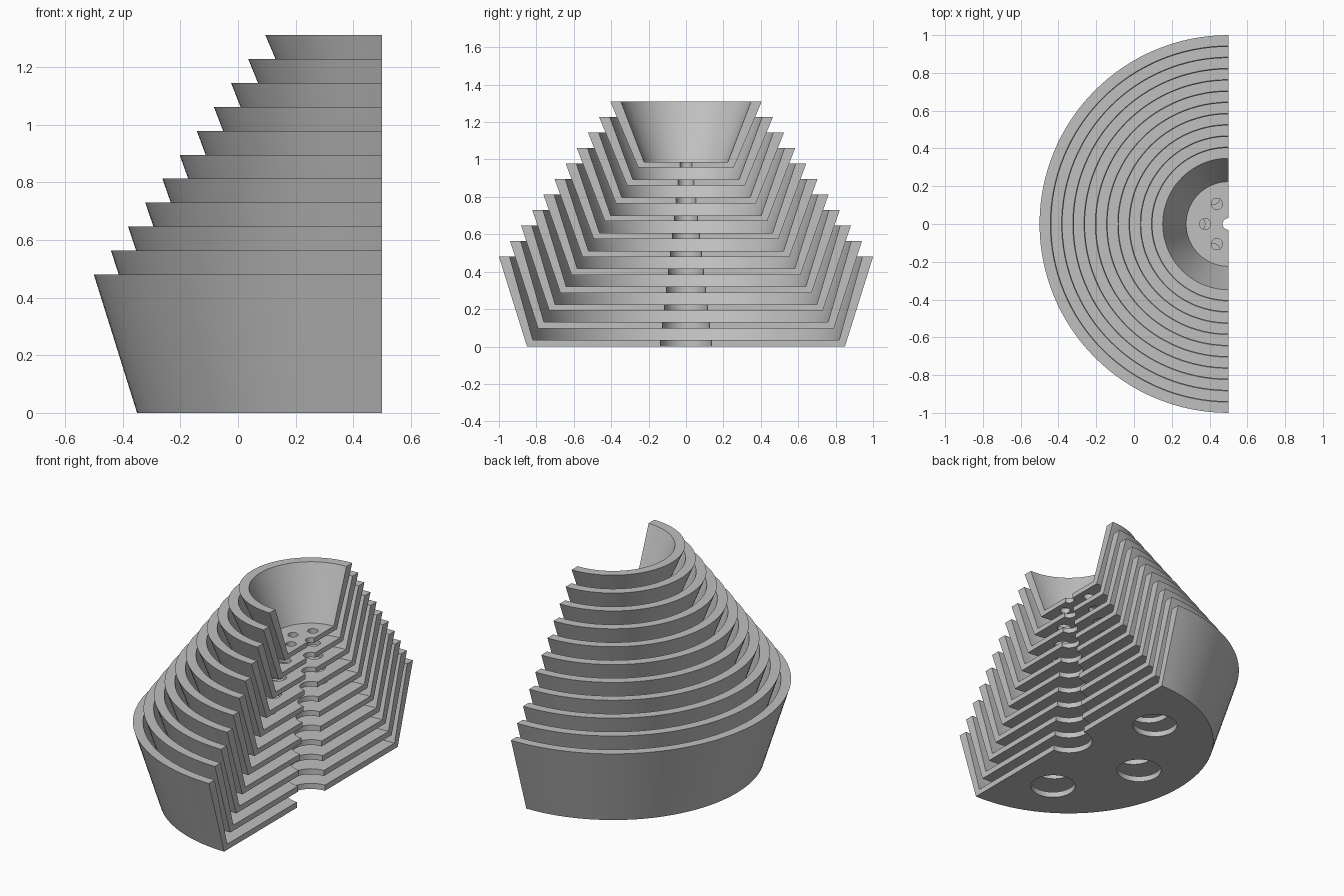
import bpy, bmesh, math
from mathutils import Matrix, Vector

cube = bpy.data.objects.get("Cube")
if cube:
    bpy.data.objects.remove(cube)

AXIS_X = 0.5      # the cut face lies on the pots' common axis
POTS = 11

clay = bpy.data.materials.new("light grey")
clay.use_nodes = True
clay.diffuse_color = (0.53, 0.53, 0.53, 1)
clay.node_tree.nodes["Principled BSDF"].inputs["Base Color"].default_value = clay.diffuse_color


def add_object(name, bm):
    bmesh.ops.recalc_face_normals(bm, faces=bm.faces)
    mesh = bpy.data.meshes.new(name)
    bm.to_mesh(mesh)
    bm.free()
    mesh.materials.append(clay)
    obj = bpy.data.objects.new(name, mesh)
    bpy.context.collection.objects.link(obj)
    return obj


def half_lathe(name, profile, steps=64):
    """Sweep a closed (radius, z) profile half a turn and cap the cut ends."""
    bm = bmesh.new()
    rings = []
    for s in range(steps + 1):
        a = math.pi * (0.5 + s / steps)
        rings.append([bm.verts.new((AXIS_X + r * math.cos(a), r * math.sin(a), z))
                      for r, z in profile])
    n = len(profile)
    for a, b in zip(rings, rings[1:]):
        for k in range(n):
            bm.faces.new((a[k], a[(k + 1) % n], b[(k + 1) % n], b[k]))
    bm.faces.new(rings[0])
    bm.faces.new(rings[-1])
    return add_object(name, bm)


def drain_cutter(radius, distance, z):
    """Three upright cylinders spaced around the axis."""
    bm = bmesh.new()
    for degrees in (120, 180, 240):
        a = math.radians(degrees)
        place = Vector((AXIS_X + distance * math.cos(a), distance * math.sin(a), z))
        bmesh.ops.create_cone(bm, cap_ends=True, segments=32, radius1=radius,
                              radius2=radius, depth=0.1,
                              matrix=Matrix.Translation(place))
    cutter = add_object("drain_cutter", bm)
    cutter.hide_render = True
    return cutter


for i in range(POTS):
    # Pot wall and floor, with the central drain hole
    rim = 1 - 0.0595 * i
    bottom = 0.0957 * i
    top = 0.48 + 0.083 * i
    floor = bottom + 0.035 - 0.0005 * i
    hole = 0.137 - 0.0106 * i
    pot = half_lathe(f"pot_{i + 1}", [
        (hole, bottom), (rim - 0.15, bottom), (rim, top),
        (rim - 0.057, top), (rim - 0.181, floor), (hole, floor)])

    # Surrounding drain holes
    cutter = drain_cutter(hole * 0.95, 0.538 - 0.0415 * i, bottom + 0.015)
    cut = pot.modifiers.new("drain_holes", "BOOLEAN")
    cut.object = cutter
    cut.operation = "DIFFERENCE"
    cut.solver = "EXACT"
    bpy.context.view_layer.objects.active = pot
    bpy.ops.object.select_all(action="DESELECT")
    pot.select_set(True)
    bpy.ops.object.modifier_apply(modifier=cut.name)
    bpy.data.objects.remove(cutter)
    bpy.ops.object.shade_smooth_by_angle(angle=math.radians(25))
